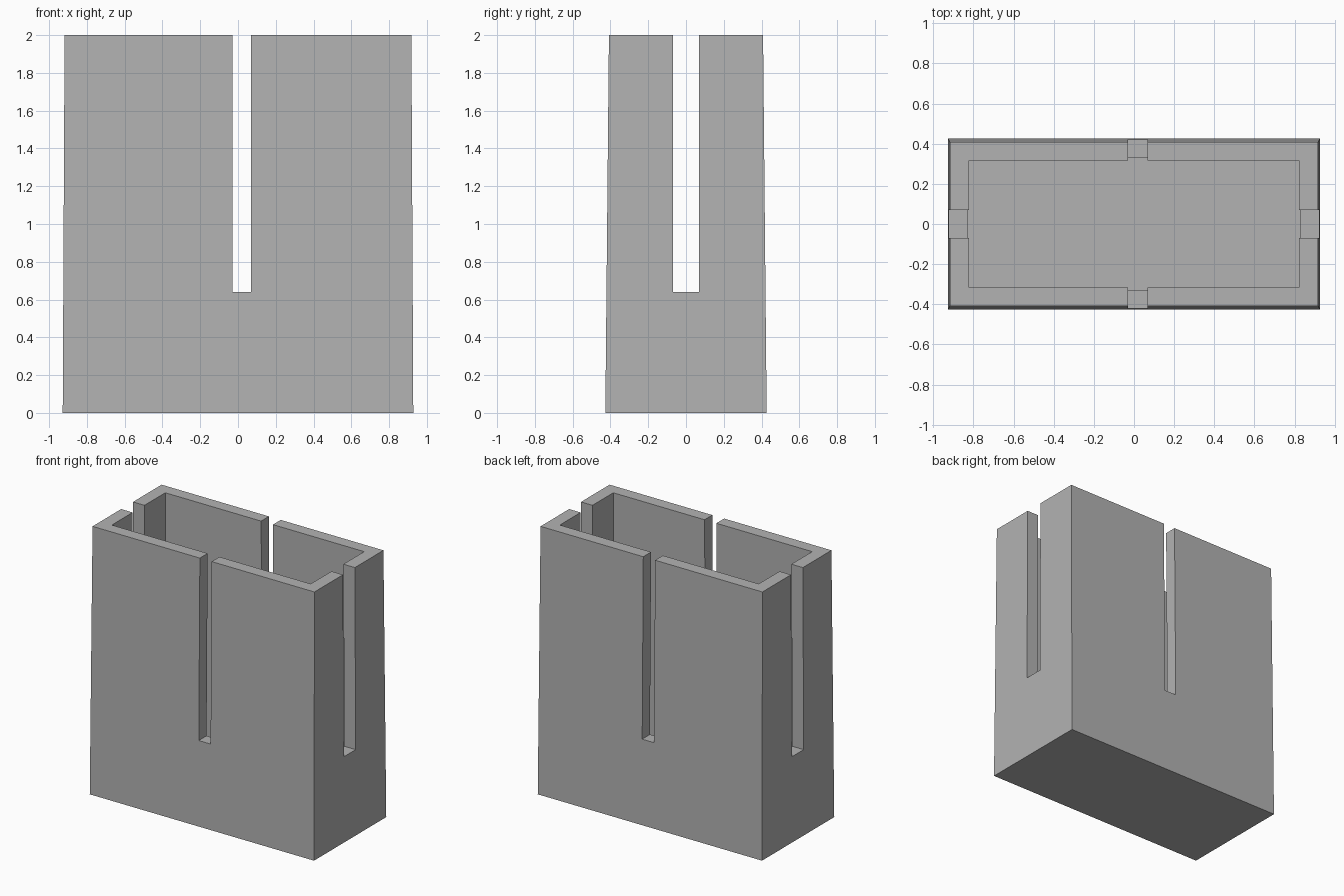
import bpy
import bmesh

if "Cube" in bpy.data.objects:
    bpy.data.objects.remove(bpy.data.objects["Cube"], do_unlink=True)

grey = bpy.data.materials.new("plain grey")
grey.use_nodes = True
colour = (0.45, 0.45, 0.45, 1)
grey.diffuse_color = colour
grey.node_tree.nodes["Principled BSDF"].inputs["Base Color"].default_value = colour


def block(name, low, high, bottom, top, centre=(0, 0)):
    """Four-sided block from half sizes at its bottom and top."""
    bm = bmesh.new()
    bmesh.ops.create_cube(bm, size=2)
    for v in bm.verts:
        half, z = (high, top) if v.co.z > 0 else (low, bottom)
        v.co = (centre[0] + v.co.x * half[0], centre[1] + v.co.y * half[1], z)
    mesh = bpy.data.meshes.new(name)
    bm.to_mesh(mesh)
    bm.free()
    mesh.materials.append(grey)
    ob = bpy.data.objects.new(name, mesh)
    bpy.context.collection.objects.link(ob)
    return ob


# Tapered open box
box = block("slotted_box", (0.928, 0.427), (0.918, 0.408), 0, 2)

# Cavity with matching draft, and the slots through opposite walls
cutters = [
    block("cavity_cutter", (0.834, 0.334), (0.823, 0.316), 0.1, 2.001),
    block("long_wall_slot_cutter", (0.049, 0.6), (0.049, 0.6), 0.64, 2.1, (0.019, 0)),
    block("short_wall_slot_cutter", (1.1, 0.07), (1.1, 0.07), 0.64, 2.1),
]
for cutter in cutters:
    cut = box.modifiers.new(cutter.name, "BOOLEAN")
    cut.operation = "DIFFERENCE"
    cut.solver = "EXACT"
    cut.object = cutter
    cutter.hide_render = True
    cutter.hide_set(True)
